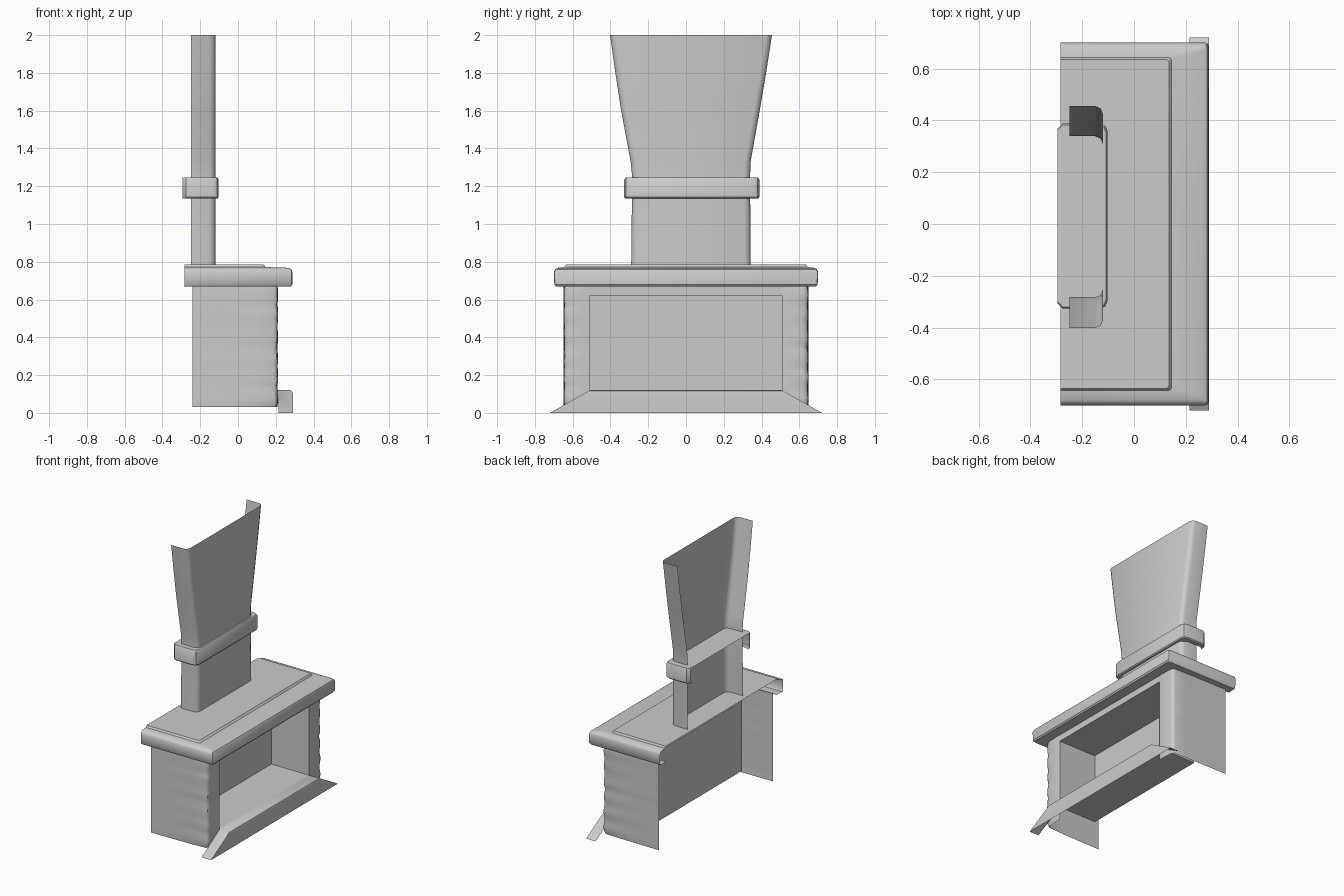
import bpy, math, random

if "Cube" in bpy.data.objects:
    bpy.data.objects.remove(bpy.data.objects["Cube"])

random.seed(4)


def build(name, verts, faces, smooth=35):
    me = bpy.data.meshes.new(name)
    me.from_pydata(verts, [], faces)
    me.update()
    ob = bpy.data.objects.new(name, me)
    bpy.context.collection.objects.link(ob)
    bpy.ops.object.select_all(action='DESELECT')
    ob.select_set(True)
    bpy.context.view_layer.objects.active = ob
    bpy.ops.object.shade_smooth_by_angle(angle=math.radians(smooth))
    return ob


def loft(name, rings, cap_last=False, flip=False, smooth=35):
    """Skin a surface between open rings with equal point counts."""
    n = len(rings[0])
    verts = [p for r in rings for p in r]
    faces = []
    for j in range(len(rings) - 1):
        for i in range(n - 1):
            a = j * n + i
            faces.append((a, a + 1, a + n + 1, a + n))
    if cap_last:
        faces.append(tuple(range(len(verts) - n, len(verts))))
    if flip:
        faces = [f[::-1] for f in faces]
    return build(name, verts, faces, smooth)


def u_ring(x0, x1, y0, y1, c, z, back=0.0):
    """U-shaped outline, open at the back, rounded front corners."""
    k = c * 0.29
    pts = [(x0, y0 + back), (x0 + back, y0), (x1 - c, y0), (x1 - k, y0 + k), (x1, y0 + c),
           (x1, y1 - c), (x1 - k, y1 - k), (x1 - c, y1), (x0 + back, y1), (x0, y1 - back)]
    if not back:
        pts = pts[1:-1]
    return [(x, y, z) for x, y in pts]


# mantel shelf: moulding and raised top panel
mantel = [(0.20, 0.63, 0.67), (0.28, 0.69, 0.67), (0.288, 0.697, 0.68), (0.288, 0.70, 0.745),
          (0.282, 0.693, 0.76), (0.265, 0.68, 0.768), (0.145, 0.643, 0.772), (0.135, 0.635, 0.785)]
loft("mantel", [u_ring(-0.283, x, -y, y, 0.012, z) for x, y, z in mantel], cap_last=True)

# chimney: straight shaft, then flared breast
flue = [(0.785, -0.29, 0.342), (1.0, -0.288, 0.341), (1.24, -0.284, 0.339), (1.33, -0.293, 0.342),
        (1.61, -0.345, 0.392), (1.8, -0.374, 0.424), (2.0, -0.402, 0.455)]
loft("chimney", [u_ring(-0.25, -0.12, a, b, 0.03, z) for z, a, b in flue], smooth=50)

# chimney collar
collar = [(0.035, 1.135), (0.006, 1.135), (0.0, 1.142), (0.0, 1.235), (0.006, 1.245), (0.03, 1.245)]
loft("chimney_collar", [u_ring(-0.295, -0.102 - d, -0.327 + d, 0.388 - d, 0.03, z, 0.02)
                        for d, z in collar], cap_last=True)

# rough stone side pillars
for side, label in ((1, "right"), (-1, "left")):
    rings = []
    rows = 26
    for i in range(rows + 1):
        z = 0.03 + 0.64 * i / rows
        course = abs(math.sin(math.pi * (z - 0.03) / 0.107))
        j = 0.008 * (1 - course ** 0.4) + random.uniform(0, 0.003)
        w = 0.025 + random.uniform(-0.006, 0.006)
        pts = [(-0.24, 0.648), (-0.05, 0.648 - j * 0.2), (0.1, 0.648 - j * 0.5),
               (0.212 - w, 0.648 - j), (0.207 - j, 0.642 - j), (0.212 - j, 0.648 - w - j),
               (0.212 - j * 0.5, 0.56), (0.21, 0.53), (0.208, 0.508)]
        rings.append([(x, side * y, z) for x, y in pts])
    loft(label + "_pillar", rings, flip=side > 0, smooth=60)

# header above the opening
loft("header", [[(0.208, -0.51, z), (0.208, 0.51, z)] for z in (0.622, 0.67)])

# firebox: open-fronted recess
xb, xf, y, lo, hi = -0.09, 0.21, 0.508, 0.12, 0.622
box = [(x, s * y, z) for x in (xb, xf) for s, z in ((-1, lo), (1, lo), (1, hi), (-1, hi))]
build("firebox", box, [(0, 1, 2, 3)] + [(i, i + 4, (i + 1) % 4 + 4, (i + 1) % 4) for i in range(4)])

# hearth kerb: mitred front rail with sloping ends
profile = [(0.21, 0.12), (0.275, 0.12), (0.285, 0.116), (0.29, 0.105), (0.29, 0.0), (0.215, 0.0)]
half = [0.508 + (0.12 - z) * 1.77 for x, z in profile]
n = len(profile)
verts = [(x, s * h, z) for s in (-1, 1) for (x, z), h in zip(profile, half)]
faces = [(i, i + 1, i + 1 + n, i + n) for i in range(n - 2)]
faces += [tuple(range(n))[::-1], tuple(range(n, 2 * n))]
build("hearth_kerb", verts, faces)
